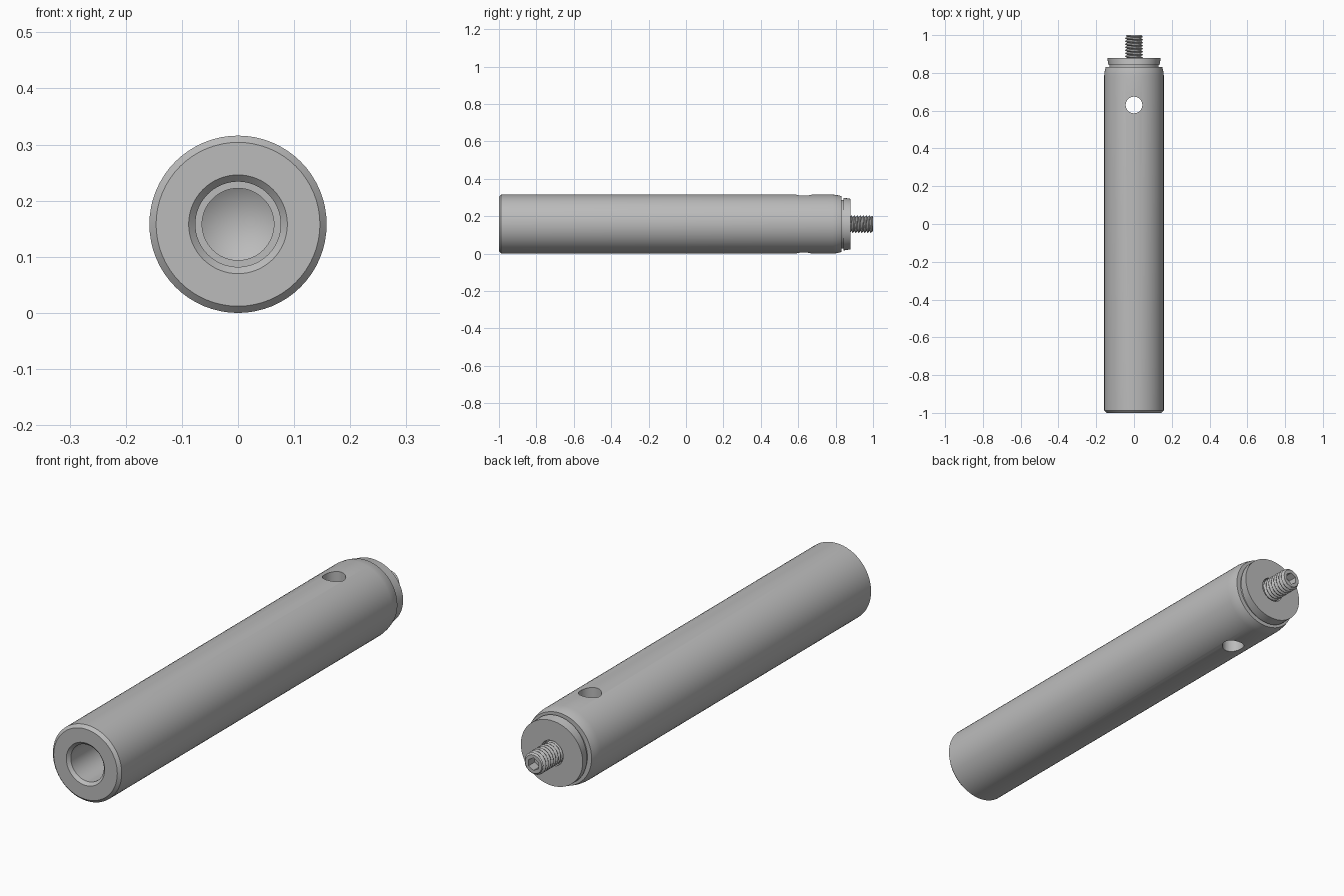
import bpy, bmesh, math
from mathutils import Matrix

if "Cube" in bpy.data.objects:
    bpy.data.objects.remove(bpy.data.objects["Cube"], do_unlink=True)

RADIUS = 0.158

steel = bpy.data.materials.new("brushed_grey")
steel.use_nodes = True
steel.diffuse_color = (0.5, 0.5, 0.5, 1)
steel.node_tree.nodes["Principled BSDF"].inputs["Base Color"].default_value = (0.5, 0.5, 0.5, 1)


def make_object(name, bm):
    bmesh.ops.recalc_face_normals(bm, faces=bm.faces)
    mesh = bpy.data.meshes.new(name)
    bm.to_mesh(mesh)
    bm.free()
    mesh.materials.append(steel)
    obj = bpy.data.objects.new(name, mesh)
    bpy.context.collection.objects.link(obj)
    return obj


def lathe(name, rings, sides, radius_at=None):
    """Closed solid around the y axis; a ring is (y, x radius[, z radius])."""
    bm = bmesh.new()
    loops = []
    for y, rx, *rest in rings:
        rz = rest[0] if rest else rx
        if rx == 0:
            loops.append([bm.verts.new((0, y, RADIUS))] * sides)
            continue
        loop = []
        for i in range(sides):
            a = math.tau * i / sides
            k = radius_at(y, a) / rx if radius_at else 1
            loop.append(bm.verts.new((k * rx * math.cos(a), y, RADIUS + k * rz * math.sin(a))))
        loops.append(loop)
    for p, q in zip(loops, loops[1:]):
        for i in range(sides):
            j = (i + 1) % sides
            corners = list(dict.fromkeys((p[i], p[j], q[j], q[i])))
            bm.faces.new(corners)
    return make_object(name, bm)


def prism(name, sides, radius, depth, matrix):
    bm = bmesh.new()
    bmesh.ops.create_cone(bm, cap_ends=True, segments=sides, radius1=radius,
                          radius2=radius, depth=depth, matrix=matrix)
    return make_object(name, bm)


def activate(obj):
    bpy.ops.object.select_all(action='DESELECT')
    obj.select_set(True)
    bpy.context.view_layer.objects.active = obj


def cut(obj, cutter):
    mod = obj.modifiers.new("cut", 'BOOLEAN')
    mod.operation = 'DIFFERENCE'
    mod.solver = 'EXACT'
    mod.object = cutter
    activate(obj)
    bpy.ops.object.modifier_apply(modifier=mod.name)
    bpy.data.objects.remove(cutter, do_unlink=True)


# Rod: drilled bore, chamfered front, tapered rear, groove, collar and stud recess
rod = lathe("rod_body", [
    (-0.56, 0), (-0.60, 0.064), (-0.68, 0.064), (-0.68, 0.076),
    (-0.988, 0.076), (-1.0, 0.088), (-1.0, 0.146), (-0.988, RADIUS),
    (0.785, RADIUS), (0.81, 0.155), (0.832, 0.149),
    (0.832, 0.13), (0.842, 0.13),
    (0.842, 0.135, 0.141), (0.88, 0.142, 0.135),
    (0.88, 0.052), (0.855, 0.052), (0.855, 0)], 64)

# Cross hole through the rod
cut(rod, prism("cross_hole_cutter", 40, 0.044, 1,
               Matrix.Translation((0, 0.63, RADIUS))))

# Threaded stud with helical ridges and a chamfered tip
PITCH, MAJOR, MINOR = 0.016, 0.047, 0.038


def thread_radius(y, angle):
    phase = ((y / PITCH) - angle / math.tau) % 1
    ridge = min(1, max(0, 2.5 * abs(phase - 0.5) - 0.1))
    tip = 0.038 + (1.0 - y)
    return min(MINOR + (MAJOR - MINOR) * ridge, tip)


START, STEPS = 0.85, 90
stud_rings = [(START, 0)]
stud_rings += [(START + (1 - START) * i / STEPS, MAJOR) for i in range(STEPS + 1)]
stud_rings += [(1.0, 0)]
stud = lathe("threaded_stud", stud_rings, 40, thread_radius)

# Hex socket in the stud tip
cut(stud, prism("hex_socket_cutter", 6, 0.026, 0.1,
                Matrix.Translation((0, 1.01, RADIUS)) @ Matrix.Rotation(math.pi / 2, 4, 'X')))

for part in (rod, stud):
    activate(part)
    bpy.ops.object.shade_smooth_by_angle(angle=math.radians(30))
